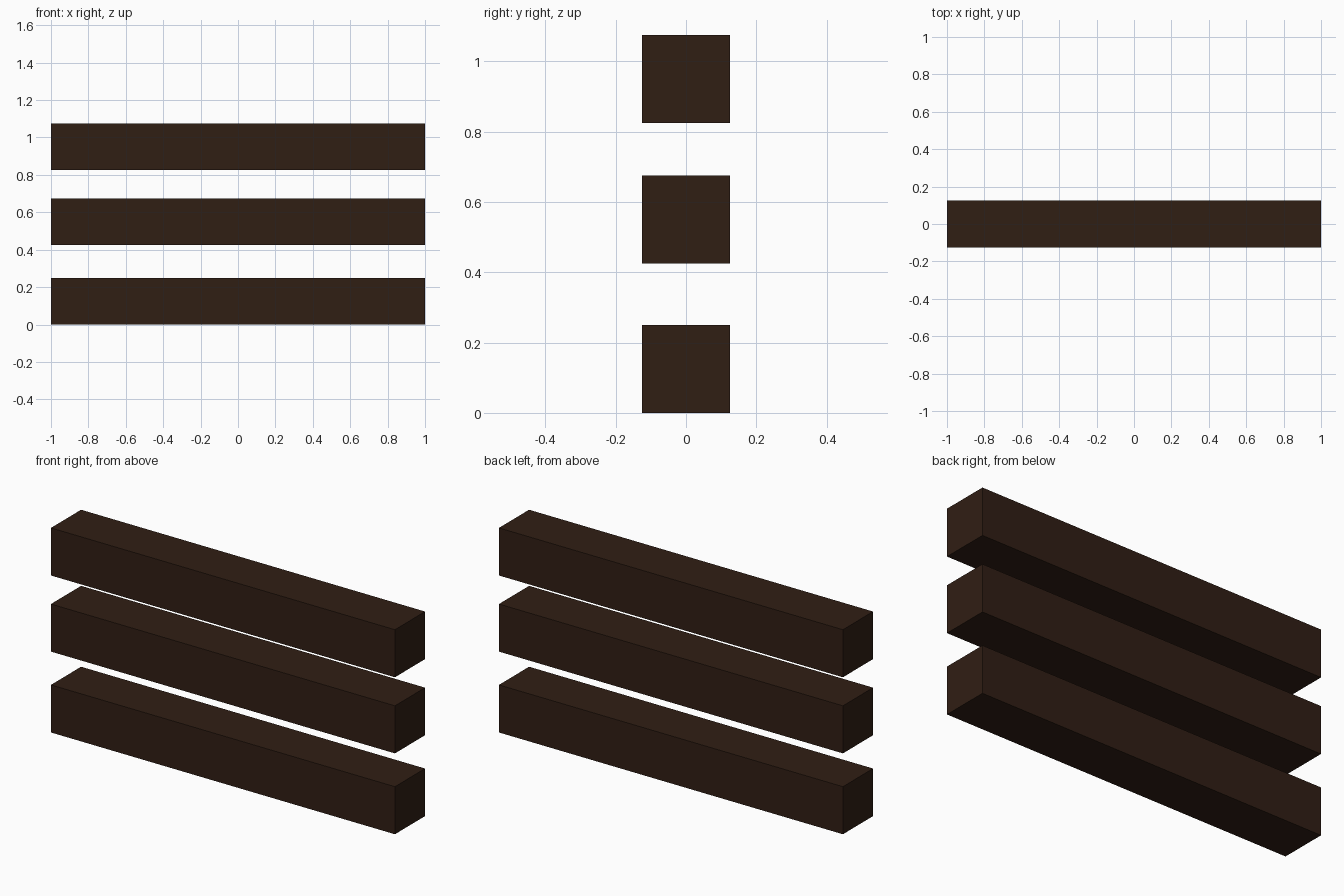
import bpy

if "Cube" in bpy.data.objects:
    bpy.data.objects.remove(bpy.data.objects["Cube"])

LENGTH, THICK = 2.0, 0.25

# Dark brown wood
wood = bpy.data.materials.new("dark_wood")
wood.diffuse_color = (0.03, 0.013, 0.007, 1.0)
wood.use_nodes = True
wood.node_tree.nodes["Principled BSDF"].inputs["Base Color"].default_value = wood.diffuse_color


def add_rail(name, bottom):
    """Square-section horizontal beam whose underside sits at the given height."""
    bpy.ops.mesh.primitive_cube_add(size=1, location=(0, 0, bottom + THICK / 2))
    rail = bpy.context.object
    rail.name = name
    rail.scale = (LENGTH, THICK, THICK)
    bpy.ops.object.transform_apply(location=False, rotation=False, scale=True)
    rail.data.materials.append(wood)


# Three stacked fence rails
for name, bottom in (("bottom_rail", 0.0), ("middle_rail", 0.425), ("top_rail", 0.825)):
    add_rail(name, bottom)
